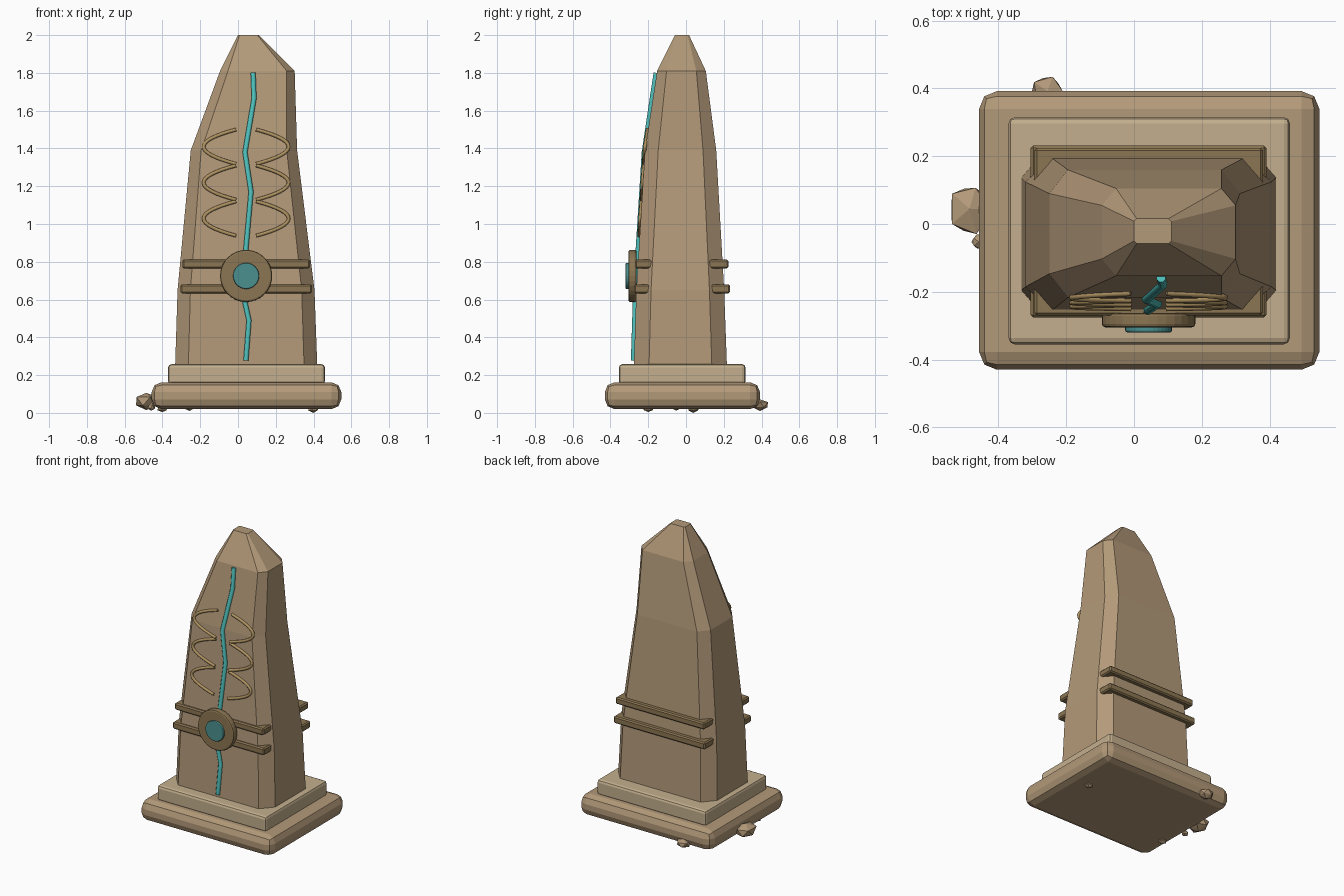
import bpy, bmesh, math, random
from mathutils import Vector

if "Cube" in bpy.data.objects:
    bpy.data.objects.remove(bpy.data.objects["Cube"])

random.seed(4)
CX = 0.043  # centre line of the monument


def mat(name, r, g, b):
    m = bpy.data.materials.new(name)
    m.diffuse_color = (r, g, b, 1)
    m.use_nodes = True
    m.node_tree.nodes["Principled BSDF"].inputs["Base Color"].default_value = m.diffuse_color
    return m


STONE = mat("sandstone", 0.45, 0.32, 0.19)
PALE = mat("pale_sandstone", 0.55, 0.43, 0.27)
BRONZE = mat("bronze", 0.26, 0.18, 0.085)
GOLD = mat("gold", 0.43, 0.29, 0.12)
CYAN = mat("glow", 0.08, 0.55, 0.52)
TEAL = mat("gem", 0.07, 0.28, 0.28)


def finish(name, bm, material):
    bmesh.ops.recalc_face_normals(bm, faces=bm.faces)
    me = bpy.data.meshes.new(name)
    bm.to_mesh(me)
    bm.free()
    me.materials.append(material)
    ob = bpy.data.objects.new(name, me)
    bpy.context.collection.objects.link(ob)
    return ob


def bevel(ob, width, segments):
    m = ob.modifiers.new("bevel", "BEVEL")
    m.width, m.segments = width, segments
    m.limit_method = "ANGLE"
    m.angle_limit = math.radians(40)


def box(name, x, y, z, material, width, segments):
    bm = bmesh.new()
    bmesh.ops.create_cube(bm, size=1)
    for v in bm.verts:
        v.co = [(a + b) / 2 + c * (b - a) for (a, b), c in zip((x, y, z), v.co)]
    bevel(finish(name, bm, material), width, segments)


def disc(name, radius, y0, y1, material, width):
    bm = bmesh.new()
    bmesh.ops.create_cone(bm, cap_ends=True, segments=32, radius1=radius,
                          radius2=radius, depth=y1 - y0)
    for v in bm.verts:
        x, y, z = v.co
        v.co = (CX + x, (y0 + y1) / 2 + z, 0.725 + y)
    bevel(finish(name, bm, material), width, 2)


def tube(name, points, radius, material, sides=2):
    cu = bpy.data.curves.new(name, "CURVE")
    cu.dimensions = "3D"
    cu.bevel_depth, cu.bevel_resolution = radius, sides
    cu.use_fill_caps = True
    sp = cu.splines.new("POLY")
    sp.points.add(len(points) - 1)
    for p, co in zip(sp.points, points):
        p.co = (*co, 1)
    cu.materials.append(material)
    ob = bpy.data.objects.new(name, cu)
    bpy.context.collection.objects.link(ob)


def rock(name, centre, size):
    bm = bmesh.new()
    bmesh.ops.create_icosphere(bm, subdivisions=1, radius=1)
    for v in bm.verts:
        k = random.uniform(0.85, 1.12)
        v.co = Vector([c + s * k * a for c, s, a in zip(centre, size, v.co)])
        v.co.z = max(v.co.z, 0)
    finish(name, bm, STONE)


# Stepped plinth
box("lower_plinth", (-0.457, 0.547), (-0.43, 0.392), (0.02, 0.162), STONE, 0.052, 2)
box("upper_plinth", (-0.37, 0.46), (-0.355, 0.315), (0.15, 0.258), PALE, 0.018, 2)

# Leaning obelisk: z, x range, y range, corner cut in x and y
RINGS = [(0.24, -0.333, 0.42, -0.276, 0.217, 0.07, 0.08),
         (0.65, -0.32, 0.405, -0.263, 0.202, 0.068, 0.078),
         (1.39, -0.25, 0.313, -0.217, 0.16, 0.055, 0.07),
         (1.81, -0.095, 0.30, -0.153, 0.105, 0.042, 0.05),
         (2.0, 0.0, 0.11, -0.058, 0.016, 0.008, 0.008)]
bm = bmesh.new()
loops = []
for z, a, b, c, d, u, w in RINGS:
    outline = [(a + u, c), (b - u, c), (b, c + w), (b, d - w),
               (b - u, d), (a + u, d), (a, d - w), (a, c + w)]
    loops.append([bm.verts.new((x, y, z)) for x, y in outline])
for lo, hi in zip(loops, loops[1:]):
    for i in range(8):
        j = (i + 1) % 8
        bm.faces.new((lo[i], lo[j], hi[j], hi[i]))
bm.faces.new(loops[0])
bm.faces.new(loops[-1])
finish("obelisk", bm, STONE)


def front_y(z):
    for r, s in zip(RINGS, RINGS[1:]):
        if z <= s[0]:
            return r[3] + (s[3] - r[3]) * (z - r[0]) / (s[0] - r[0])


# Bands, showing only where they leave the stone
box("lower_band", (-0.305, 0.391), (-0.276, 0.232), (0.633, 0.681), BRONZE, 0.008, 1)
box("upper_band", (-0.295, 0.381), (-0.27, 0.225), (0.765, 0.811), BRONZE, 0.008, 1)

# Medallion and gem
disc("medallion", 0.138, -0.305, -0.262, BRONZE, 0.01)
disc("gem", 0.069, -0.32, -0.29, TEAL, 0.006)

# Glowing crack up the front
CRACK = [(0.042, 0.277), (0.058, 0.49), (0.037, 0.585), (0.042, 0.87), (0.069, 1.17),
         (0.037, 1.38), (0.085, 1.665), (0.08, 1.80)]
tube("crack", [(x, front_y(z) - 0.004, z) for x, z in CRACK], 0.014, CYAN)

# Three pairs of bowed ribs
for k in range(3):
    for side, label in ((-1, "left"), (1, "right")):
        pts = []
        for i in range(17):
            t = i / 16
            z = 1.5 - 0.19 * k - 0.182 * t
            x = CX + side * (0.053 + 0.172 * 4 * t * (1 - t))
            pts.append((x, front_y(z) - 0.003, z))
        tube(f"{label}_rib_{k + 1}", pts, 0.0095, GOLD)

# Fallen rubble round the foot
rock("large_rock", (-0.485, 0.045, 0.06), (0.068, 0.08, 0.05))
rock("small_rock", (-0.458, -0.053, 0.032), (0.022, 0.024, 0.022))
rock("back_rock", (-0.255, 0.392, 0.043), (0.05, 0.046, 0.03))
rock("buried_rock", (0.40, 0.04, 0.025), (0.03, 0.03, 0.024))
rock("front_rock", (-0.40, -0.2, 0.025), (0.03, 0.03, 0.024))
